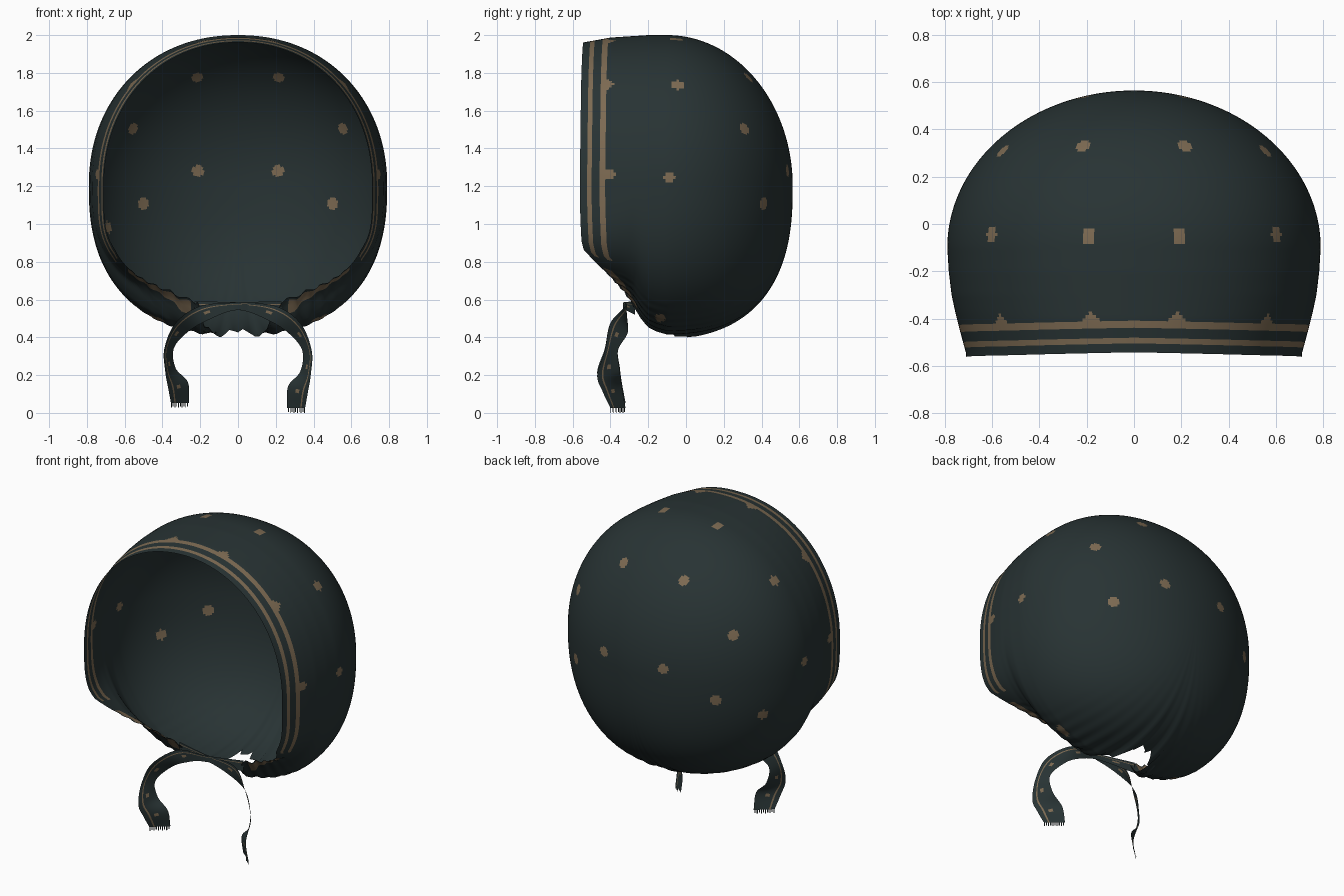
import bpy, bmesh, math
from mathutils import Vector, kdtree

if "Cube" in bpy.data.objects:
    bpy.data.objects.remove(bpy.data.objects["Cube"])


def material(name, rgb):
    m = bpy.data.materials.new(name)
    m.diffuse_color = (*rgb, 1)
    m.use_nodes = True
    m.node_tree.nodes["Principled BSDF"].inputs["Base Color"].default_value = m.diffuse_color
    return m


CLOTH = material("dark slate cloth", (0.021, 0.033, 0.034))
TAN = material("tan print", (0.205, 0.145, 0.085))


def lerp_table(table, v):
    if v <= table[0][0]:
        return table[0][1]
    for (a, fa), (b, fb) in zip(table, table[1:]):
        if v <= b:
            return fa + (fb - fa) * (v - a) / (b - a)
    return table[-1][1]


def finish(bm, name):
    me = bpy.data.meshes.new(name)
    bm.to_mesh(me)
    bm.free()
    me.materials.append(CLOTH)
    me.materials.append(TAN)
    me.polygons.foreach_set("use_smooth", [True] * len(me.polygons))
    ob = bpy.data.objects.new(name, me)
    bpy.context.collection.objects.link(ob)
    return ob


# Bonnet cross-sections as functions of depth y
CZ, BACK, Y0 = 1.2, 0.565, -0.1
WIDTH = [(-.55, .71), (-.45, .737), (-.37, .757), (-.3, .772), (-.2, .784), (-.1, .79)]
TOP = [(-.55, .76), (-.4, .787), (-.2, .8), (-.1, .8)]
BOTTOM = [(-.55, .45), (-.4, .54), (-.33, .58), (-.28, .63), (-.24, .7),
          (-.2, .75), (-.15, .775), (-.1, .79)]
POWER = [(-.55, 4.0), (-.4, 3.2), (-.28, 2.6), (-.1, 2.4), (.5, 2.2)]
# Opening edge depth by angle below the horizontal
RIM = [(-90, .1), (-86, .06), (-82, -.16), (-80, -.28), (-66, -.35), (-56, -.4),
       (-42, -.49), (-34, -.54), (-25, -.553), (0, -.562), (45, -.555), (90, -.543)]


def section(table, y, q):
    if y <= Y0:
        return lerp_table(table, y)
    t = min(1, (y - Y0) / (BACK - Y0))
    return table[-1][1] * (1 - t ** q) ** (1 / q)


def cap_point(phi, y, d):
    deg = math.degrees(phi)
    w = section(WIDTH, y, 2)
    c, s = max(0, math.cos(phi)), math.sin(phi)
    if s >= 0:
        h, p = section(TOP, y, 2), 2.12
    else:
        h, p = section(BOTTOM, y, 2.5), lerp_table(POWER, y)
    x = w * c ** (2 / p)
    z = math.copysign(h * abs(s) ** (2 / p), s)
    # soft gathers towards the neck
    fall = max(0, (-deg - 45) / 45) * math.exp(-d / .25)
    k = 1 + .022 * fall * math.sin(58 * phi)
    return x * k, CZ + z * k


def build_cap():
    bm = bmesh.new()
    N, M = 320, 110
    hem = [0, .015, .038, .062, .082, .104, .134]
    columns = []
    for i in range(N):
        a = -math.pi / 2 + 2 * math.pi * i / N
        right = a <= math.pi / 2
        phi = a if right else math.pi - a
        deg = math.degrees(phi)
        start = lerp_table(RIM, deg)
        if deg < -79:
            start += .03 * math.sin(i * 2.2)
        base = start + hem[-1]
        depths = [start + d for d in hem]
        depths += [base + (BACK - base) * math.sin(math.pi / 2 * j / M) for j in range(1, M)]
        col = []
        for y in depths:
            x, z = cap_point(phi, y, y - start)
            col.append(bm.verts.new((x if right else -x, y, z)))
        columns.append((deg, col))
    pole = bm.verts.new((0, BACK, CZ))
    for i in range(N):
        deg, a = columns[i]
        b = columns[(i + 1) % N][1]
        for j in range(len(a) - 1):
            f = bm.faces.new((a[j], a[j + 1], b[j + 1], b[j]))
            # two border stripes, one along the gathered lower edge
            if deg > -38 and j in (2, 5) or -76 < deg < -48 and j in (1, 2):
                f.material_index = 1
        bm.faces.new((a[-1], pole, b[-1]))

    # printed dots on the cloth
    half = [(.56, -.415, 1.73), (.19, -.412, 1.97), (.755, -.41, 1.26),
            (.2, -.05, 1.98), (.6, -.05, 1.74), (.79, -.09, 1.24),
            (.22, .34, 1.79), (.57, .32, 1.51), (.21, .53, 1.28), (.5, .41, 1.11),
            (.44, -.13, .52), (.42, -.14, .49)]
    dots = [(x * s, y, z) for x, y, z in half for s in (1, -1)] + [(-.73, .22, .97)]
    tree = kdtree.KDTree(len(bm.faces))
    faces = list(bm.faces)
    for i, f in enumerate(faces):
        tree.insert(f.calc_center_median(), i)
    tree.balance()
    for d in dots:
        centre = tree.find(Vector(d))[0]
        for _, i, _ in tree.find_range(centre, .031):
            faces[i].material_index = 1
    bmesh.ops.recalc_face_normals(bm, faces=bm.faces)
    return finish(bm, "bonnet_cap")


def spline(pts, n):
    pts = [Vector(p) for p in pts]
    pts = [2 * pts[0] - pts[1]] + pts + [2 * pts[-1] - pts[-2]]
    out = []
    for k in range(1, len(pts) - 2):
        a, b, c, d = pts[k - 1:k + 3]
        for i in range(n):
            t = i / n
            out.append(.5 * (2 * b + (c - a) * t + (2 * a - 5 * b + 4 * c - d) * t * t
                             + (3 * b - a - 3 * c + d) * t ** 3))
    return out + [pts[-2]]


# Crossed chin ties: ribbons between an outer and an inner edge
OUTER = [(-.23, -.27, .59), (0, -.32, .585), (.2, -.32, .565), (.33, -.4, .475),
         (.39, -.43, .33), (.385, -.47, .2), (.37, -.44, .11), (.355, -.40, .025)]
INNER = [(-.23, -.27, .52), (0, -.32, .545), (.16, -.31, .49), (.27, -.31, .42),
         (.34, -.36, .33), (.33, -.35, .22), (.265, -.34, .14), (.26, -.32, .025)]


def build_tie(name, side, raise_end, shift):
    bm = bmesh.new()
    across = [0, .2, .27, .42, .6, .8, 1]
    rows = []
    for o, i in zip(spline(OUTER, 10), spline(INNER, 10)):
        row = []
        for t in across:
            p = o.lerp(i, t)
            p.z += raise_end * max(0, 1 - p.z / .5)
            p.y += shift * max(0, 1 - abs(p.x) / .25)
            row.append(bm.verts.new((p.x * side, p.y, p.z)))
        rows.append(row)
    for k, (a, b) in enumerate(zip(rows, rows[1:])):
        for j in range(len(across) - 1):
            f = bm.faces.new((a[j], a[j + 1], b[j + 1], b[j]))
            if j == 1 or (j == 3 and k % 14 in (4, 5)):
                f.material_index = 1
    # frayed end threads
    a, b = rows[-1][0].co.copy(), rows[-1][-1].co.copy()
    for k in range(10):
        p, q = a.lerp(b, k / 10), a.lerp(b, (k + .5) / 10)
        drop = Vector((0, 0, -.025 + .006 * (k % 2)))
        bm.faces.new([bm.verts.new(v) for v in (p, q, q + drop, p + drop)])
    return finish(bm, name)


build_cap()
build_tie("right_chin_tie", 1, 0, 0)
build_tie("left_chin_tie", -1, .03, -.012)
